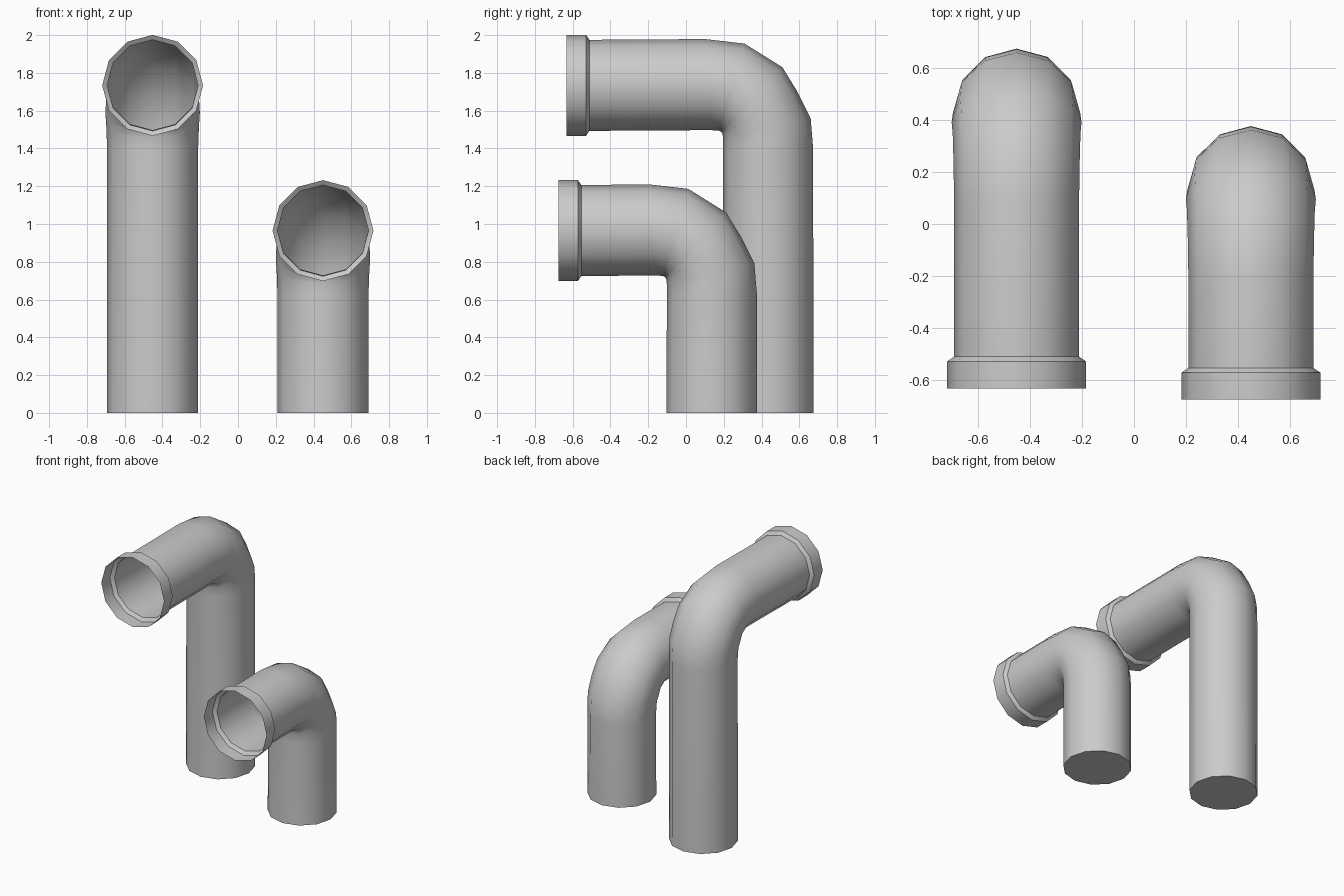
import bpy, bmesh, math
from mathutils import Vector

if "Cube" in bpy.data.objects:
    bpy.data.objects.remove(bpy.data.objects["Cube"])

SIDES = 12
R, COLLAR_R = 0.241, 0.267

# Elbow rings: outer (y, z), inner (y, z), half width in x
ELBOW = [
    ((0.10, 1.979), (0.13, 1.497), 0.241),
    ((0.31, 1.955), (0.175, 1.494), 0.243),
    ((0.51, 1.83), (0.188, 1.487), 0.246),
    ((0.59, 1.70), (0.193, 1.478), 0.250),
    ((0.66, 1.56), (0.196, 1.460), 0.245),
    ((0.673, 1.40), (0.197, 1.40), 0.241),
]


def make_pipe(name, x, dy, dz, mouth_y):
    bm = bmesh.new()
    zc = 1.734 + dz

    def upright(y, r):
        return ((y, zc + r), (y, zc - r), r)

    # Flared collar, tube start, elbow, foot
    rings = [upright(mouth_y, COLLAR_R), upright(mouth_y + 0.104, COLLAR_R),
             upright(mouth_y + 0.122, R)]
    rings += [((o[0] + dy, o[1] + dz), (i[0] + dy, i[1] + dz), w) for o, i, w in ELBOW]
    rings.append(((0.675 + dy, 0), (0.194 + dy, 0), R))

    loops = []
    for o, i, w in rings:
        o, i = Vector((x, *o)), Vector((x, *i))
        mid, half = (o + i) / 2, (o - i) / 2
        loop = []
        for k in range(SIDES):
            a = math.tau * k / SIDES
            loop.append(bm.verts.new(mid + half * math.cos(a) + Vector((w * math.sin(a), 0, 0))))
        loops.append(loop)
    for a, b in zip(loops, loops[1:]):
        for k in range(SIDES):
            n = (k + 1) % SIDES
            bm.faces.new((a[k], a[n], b[n], b[k]))
    # Closed foot, open mouth
    cap = bm.faces.new(loops[-1])
    bmesh.ops.recalc_face_normals(bm, faces=bm.faces)
    cap.normal_update()
    if cap.normal.z > 0:
        bmesh.ops.reverse_faces(bm, faces=bm.faces)

    mesh = bpy.data.meshes.new(name)
    bm.to_mesh(mesh)
    bm.free()
    obj = bpy.data.objects.new(name, mesh)
    bpy.context.collection.objects.link(obj)
    bpy.ops.object.select_all(action='DESELECT')
    obj.select_set(True)
    bpy.context.view_layer.objects.active = obj
    bpy.ops.object.shade_smooth_by_angle(angle=math.radians(45))


make_pipe("tall_pipe", -0.452, 0, 0, -0.633)
make_pipe("short_pipe", 0.45, -0.298, -0.769, -0.676)
